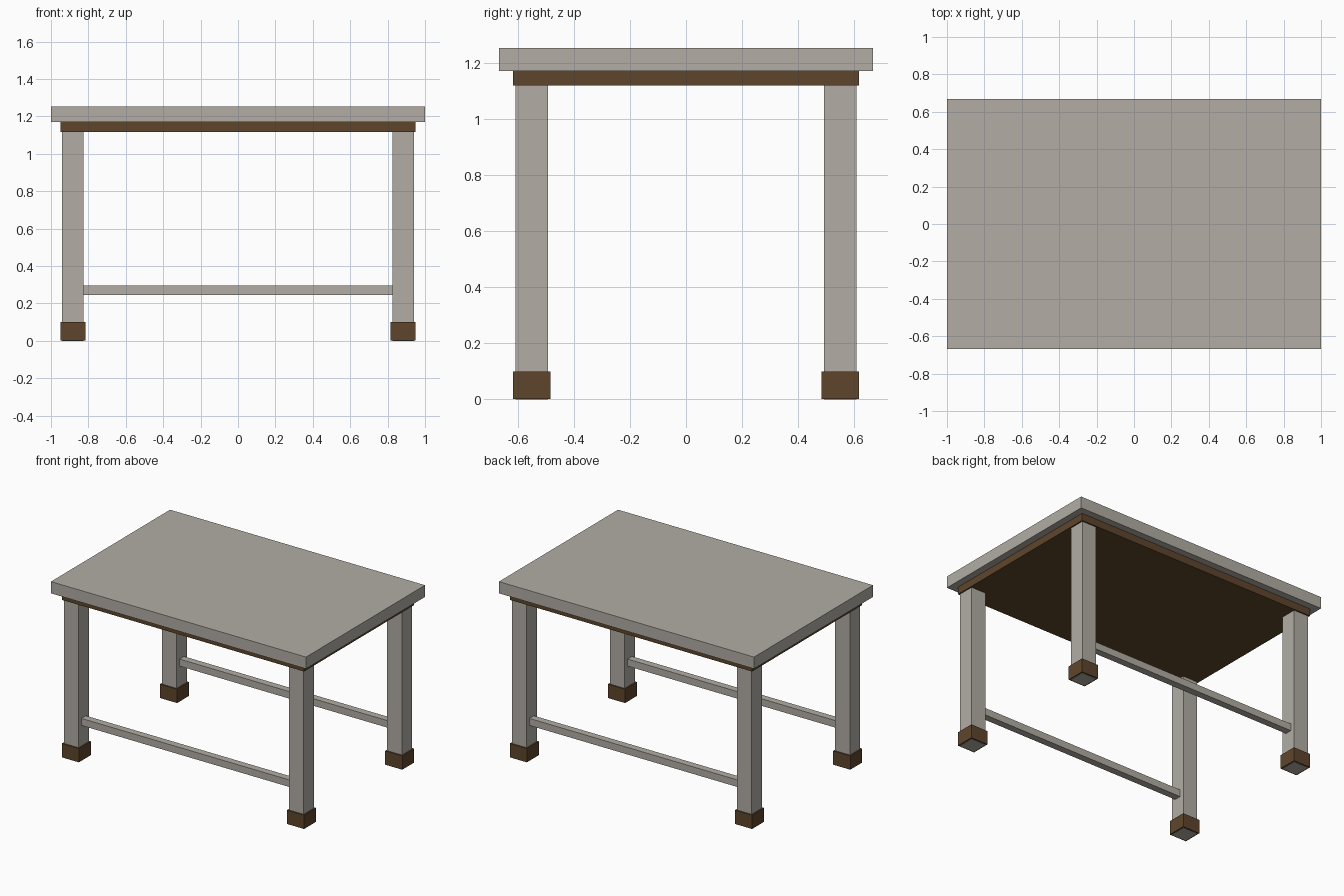
import bpy

if "Cube" in bpy.data.objects:
    bpy.data.objects.remove(bpy.data.objects["Cube"], do_unlink=True)


def make_material(name, rgb):
    mat = bpy.data.materials.new(name)
    mat.use_nodes = True
    colour = (*rgb, 1.0)
    mat.diffuse_color = colour
    mat.node_tree.nodes["Principled BSDF"].inputs["Base Color"].default_value = colour
    return mat


grey = make_material("warm grey", (0.445, 0.418, 0.376))
brown = make_material("dark brown", (0.112, 0.060, 0.025))


def box(name, x, y, z_low, z_high, size_x, size_y, mat):
    """Box centred on x, y and standing between two heights."""
    bpy.ops.mesh.primitive_cube_add(size=1, location=(x, y, (z_low + z_high) / 2))
    obj = bpy.context.object
    obj.name = name
    obj.scale = (size_x, size_y, z_high - z_low)
    bpy.ops.object.transform_apply(location=False, rotation=False, scale=True)
    obj.data.materials.append(mat)
    return obj


# Table top and the recessed board under it
box("table_top", 0, 0, 1.17, 1.253, 2.0, 1.334, grey)
box("under_board", 0, 0, 1.118, 1.17, 1.9, 1.234, brown)

# Legs with foot caps; each leg core shows at the bottom of its cap
for depth, sy in (("front", -1), ("back", 1)):
    for side, sx in (("right", -1), ("left", 1)):
        x, y = sx * 0.883, sy * 0.55
        box(f"{depth}_{side}_leg", x, y, 0, 1.118, 0.115, 0.115, grey)
        box(f"{depth}_{side}_foot", x, y, 0.002, 0.1, 0.134, 0.134, brown)

    # Long stretcher between the two legs
    box(f"{depth}_stretcher", 0, sy * 0.55, 0.245, 0.295, 1.66, 0.05, grey)
